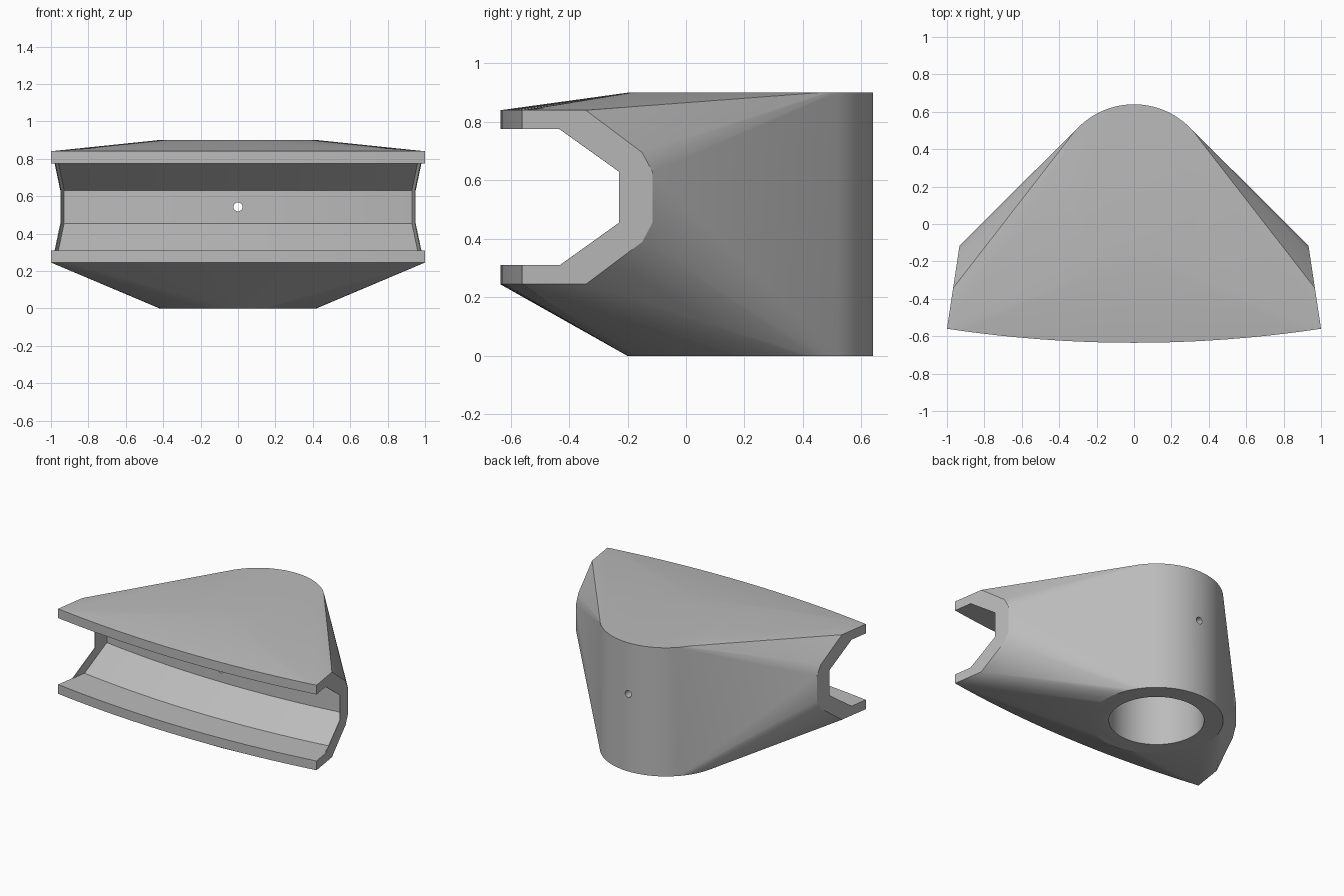
import bpy, bmesh
from math import sin, cos, asin, pi
from mathutils import Matrix, Vector

if "Cube" in bpy.data.objects:
    bpy.data.objects.remove(bpy.data.objects["Cube"])

grey = bpy.data.materials.new("plain grey")
grey.use_nodes = True
colour = (0.5, 0.5, 0.5, 1)
grey.diffuse_color = colour
grey.node_tree.nodes["Principled BSDF"].inputs["Base Color"].default_value = colour

# Shared layout: upright socket behind, long curved channel in front
SOCKET_Y, SOCKET_R, HEIGHT, MID_Z = 0.22, 0.42, 0.9, 0.5425
ARC_R = 6.7
END = asin(1 / ARC_R)
ARC_Y = -0.56 + ARC_R * cos(END)
STEPS = 20


def arc_point(depth, z, angle):
    r = ARC_R - depth
    return Vector((r * sin(angle), ARC_Y - r * cos(angle), z))


def mirrored(half):
    """Complete an upper half profile of (depth, height above middle)."""
    return [(d, MID_Z + h) for d, h in half] + [(d, MID_Z - h) for d, h in reversed(half)]


def make_object(name, bm):
    bmesh.ops.recalc_face_normals(bm, faces=bm.faces)
    mesh = bpy.data.meshes.new(name)
    bm.to_mesh(mesh)
    bm.free()
    mesh.materials.append(grey)
    obj = bpy.data.objects.new(name, mesh)
    bpy.context.collection.objects.link(obj)
    return obj


def sweep(name, profile, limit):
    bm = bmesh.new()
    rings = []
    for i in range(STEPS + 1):
        angle = limit * (2 * i / STEPS - 1)
        rings.append([bm.verts.new(arc_point(d, z, angle)) for d, z in profile])
    n = len(profile)
    for a, b in zip(rings, rings[1:]):
        for k in range(n):
            bm.faces.new((a[k], a[(k + 1) % n], b[(k + 1) % n], b[k]))
    bm.faces.new(rings[0])
    bm.faces.new(rings[-1])
    return make_object(name, bm)


def cylinder(name, radius, length, matrix, segments):
    bm = bmesh.new()
    bmesh.ops.create_cone(bm, cap_ends=True, segments=segments, radius1=radius,
                          radius2=radius, depth=length, matrix=matrix)
    return make_object(name, bm)


# Body: convex skin stretched between the socket and the curved front
bm = bmesh.new()
for i in range(96):
    a = 2 * pi * i / 96
    for z in (0, HEIGHT):
        bm.verts.new((SOCKET_R * cos(a), SOCKET_Y + SOCKET_R * sin(a), z))
outer = mirrored([(0, 0.2975), (0.22, 0.2975), (0.415, 0.153), (0.45, 0.0875)])
for i in range(STEPS + 1):
    for d, z in outer:
        bm.verts.new(arc_point(d, z, END * (2 * i / STEPS - 1)))
hull = bmesh.ops.convex_hull(bm, input=bm.verts)
unused = {v for v in hull["geom_interior"] + hull["geom_unused"]
          if isinstance(v, bmesh.types.BMVert)}
bmesh.ops.delete(bm, geom=list(unused), context='VERTS')
bmesh.ops.dissolve_limit(bm, angle_limit=0.002, verts=bm.verts, edges=bm.edges)
body = make_object("bracket_body", bm)


def channel(shift):
    return mirrored([(-0.3, 0.2325), (0.13 + shift, 0.2325), (0.335 + shift, 0.0875)])


# Channel opening through the end plates, then the deeper channel between them
cutters = [
    sweep("channel_opening_cutter", channel(0), END * 1.1),
    sweep("deep_channel_cutter", channel(0.108), END - 0.0007),
    # Blind socket bore and the pin hole
    cylinder("socket_bore_cutter", 0.30, 1.64, Matrix.Translation((0, SOCKET_Y, 0)), 64),
    cylinder("pin_hole_cutter", 0.024, 3,
             Matrix.Translation((0, 0, MID_Z)) @ Matrix.Rotation(pi / 2, 4, 'X'), 20),
]
bpy.ops.object.select_all(action='DESELECT')
bpy.context.view_layer.objects.active = body
body.select_set(True)
for cutter in cutters:
    cutter.hide_render = True
    mod = body.modifiers.new(cutter.name, 'BOOLEAN')
    mod.operation = 'DIFFERENCE'
    mod.solver = 'EXACT'
    mod.object = cutter
    bpy.ops.object.modifier_apply(modifier=mod.name)
for cutter in cutters:
    bpy.data.objects.remove(cutter)

bpy.ops.object.shade_smooth_by_angle(angle=0.35)
